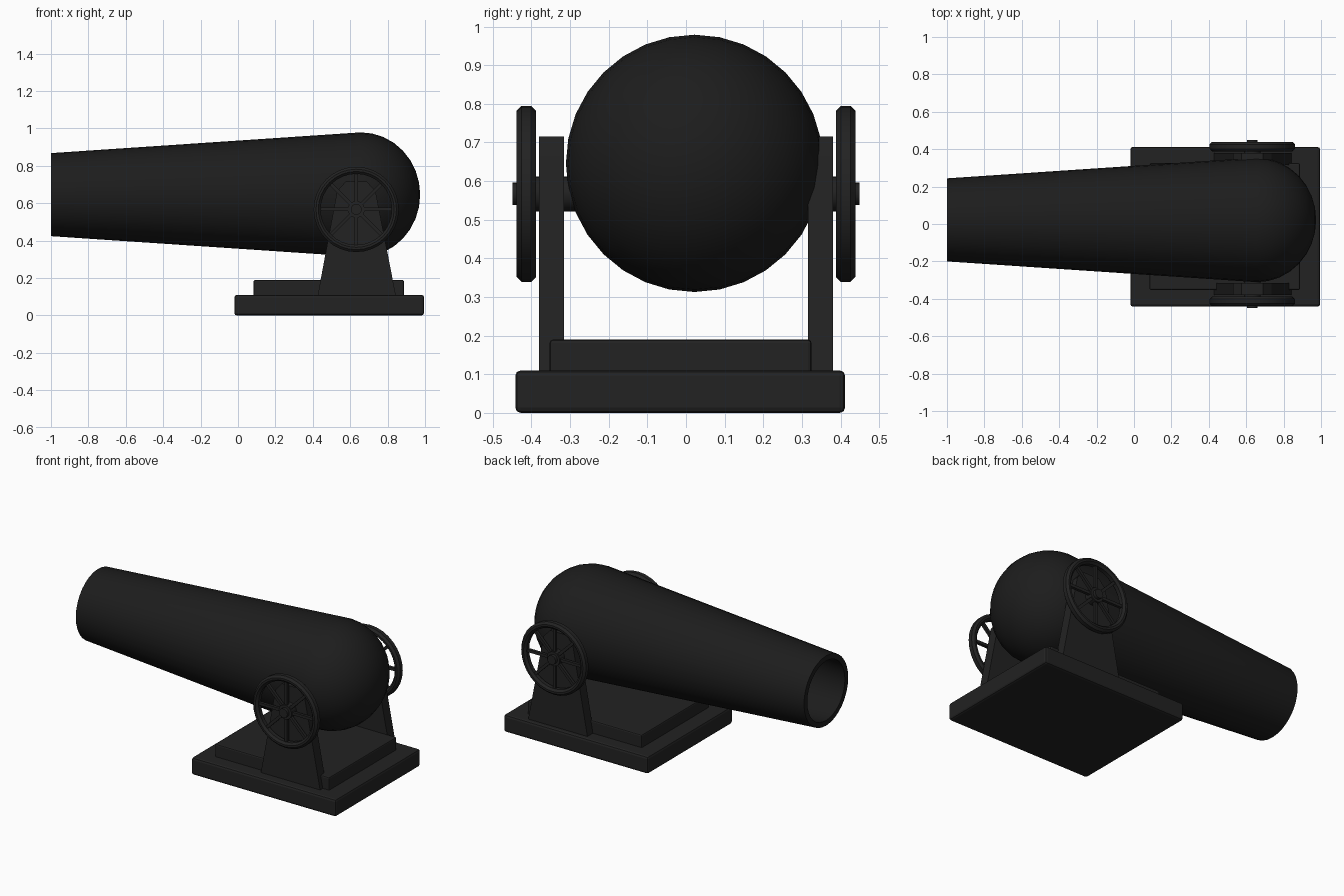
import bpy, bmesh
from math import sin, cos, pi
from mathutils import Matrix, Vector

if "Cube" in bpy.data.objects:
    bpy.data.objects.remove(bpy.data.objects["Cube"])


def material(name, v):
    m = bpy.data.materials.new(name)
    m.diffuse_color = (v, v, v, 1)
    m.use_nodes = True
    m.node_tree.nodes["Principled BSDF"].inputs["Base Color"].default_value = m.diffuse_color
    return m


IRON = material("black_iron", 0.012)
STAND = material("dark_stand", 0.016)


def finish(name, bm, mat, bevel=0, smooth=False):
    bmesh.ops.recalc_face_normals(bm, faces=bm.faces[:])
    me = bpy.data.meshes.new(name)
    bm.to_mesh(me)
    bm.free()
    ob = bpy.data.objects.new(name, me)
    bpy.context.collection.objects.link(ob)
    me.materials.append(mat)
    if bevel:
        mod = ob.modifiers.new("bevel", 'BEVEL')
        mod.width, mod.segments = bevel, 2
    if smooth:
        bpy.ops.object.select_all(action='DESELECT')
        ob.select_set(True)
        bpy.context.view_layer.objects.active = ob
        bpy.ops.object.shade_smooth_by_angle(angle=0.6)
    return ob


def box(name, lo, hi, bevel):
    bm = bmesh.new()
    lo, hi = Vector(lo), Vector(hi)
    bmesh.ops.create_cube(bm, size=1, matrix=Matrix.Translation((lo + hi) / 2) @ Matrix.Diagonal((*(hi - lo), 1)))
    return finish(name, bm, STAND, bevel)


def lathe(bm, profile, frame, n=32, closed=False):
    """Revolve (along, radius) points about the frame's local x axis."""
    rings = []
    for a, r in profile:
        count = n if r > 1e-5 else 1
        rings.append([bm.verts.new(frame @ Vector((a, r * sin(2 * pi * i / n), r * cos(2 * pi * i / n))))
                      for i in range(count)])
    for p, q in zip(rings, rings[1:] + rings[:1] if closed else rings[1:]):
        for i in range(n):
            j = (i + 1) % n
            loop = [p[i % len(p)], p[j % len(p)], q[j % len(q)], q[i % len(q)]]
            bm.faces.new(list(dict.fromkeys(loop)))


# Barrel: tapered tube with domed breech and a bore of even wall thickness
WALL, BREECH = 0.033, 0.657


def dome(r, length):
    return [(BREECH + length * sin(t), r * cos(t) if k < 8 else 0)
            for k in range(9) for t in [k * pi / 16]]


bm = bmesh.new()
outer = [(-1, 0.222)] + dome(0.333, 0.317)
inner = [(-1, 0.222 - WALL)] + dome(0.333 - WALL, 0.317 - WALL)
lathe(bm, inner[::-1] + outer, Matrix.Translation((0, 0.022, 0.646)))
finish("barrel", bm, IRON, smooth=True)

# Stepped base
box("base_plate", (-0.02, -0.442, 0), (0.995, 0.412, 0.11), 0.014)
box("base_step", (0.083, -0.353, 0.10), (0.888, 0.325, 0.19), 0.009)

# Side parts, one set per side
CX, CZ = 0.632, 0.567
SUPPORT = [(0.425, 0.10), (0.845, 0.10), (0.735, 0.665), (0.69, 0.715), (0.575, 0.715), (0.53, 0.665)]
for side, label in ((-1, "front"), (1, "back")):
    # Tapered support
    bm = bmesh.new()
    face = bm.faces.new([bm.verts.new((x, side * 0.316, z)) for x, z in SUPPORT])
    ext = bmesh.ops.extrude_face_region(bm, geom=[face])
    bmesh.ops.translate(bm, vec=(0, side * 0.064, 0),
                        verts=[g for g in ext["geom"] if isinstance(g, bmesh.types.BMVert)])
    finish(label + "_support", bm, STAND)

    # Local x points outwards along the axle
    frame = Matrix.Translation((CX, 0, CZ)) @ Matrix.Rotation(side * pi / 2, 4, 'Z')

    # Wheel rim with chamfered edges
    bm = bmesh.new()
    a, b, ro, ri, c = 0.388, 0.439, 0.228, 0.190, 0.013
    lathe(bm, [(a, ri + c), (a, ro - c), (a + c, ro), (b - c, ro), (b, ro - c),
               (b, ri + c), (b - c, ri), (a + c, ri)], frame, closed=True)
    finish(label + "_wheel_rim", bm, STAND, smooth=True)

    # Eight spokes
    bm = bmesh.new()
    for k in range(8):
        bmesh.ops.create_cube(bm, size=1, matrix=frame @ Matrix.Rotation(k * pi / 4, 4, 'X')
                              @ Matrix.Translation((0.413, 0, 0.115)) @ Matrix.Diagonal((0.018, 0.018, 0.17, 1)))
    finish(label + "_wheel_spokes", bm, STAND)

    # Stepped axle and hub
    bm = bmesh.new()
    lathe(bm, [(0.25, 0), (0.25, 0.045), (0.43, 0.045), (0.43, 0.029), (0.449, 0.029), (0.449, 0)], frame, n=24)
    finish(label + "_axle_hub", bm, STAND, smooth=True)
